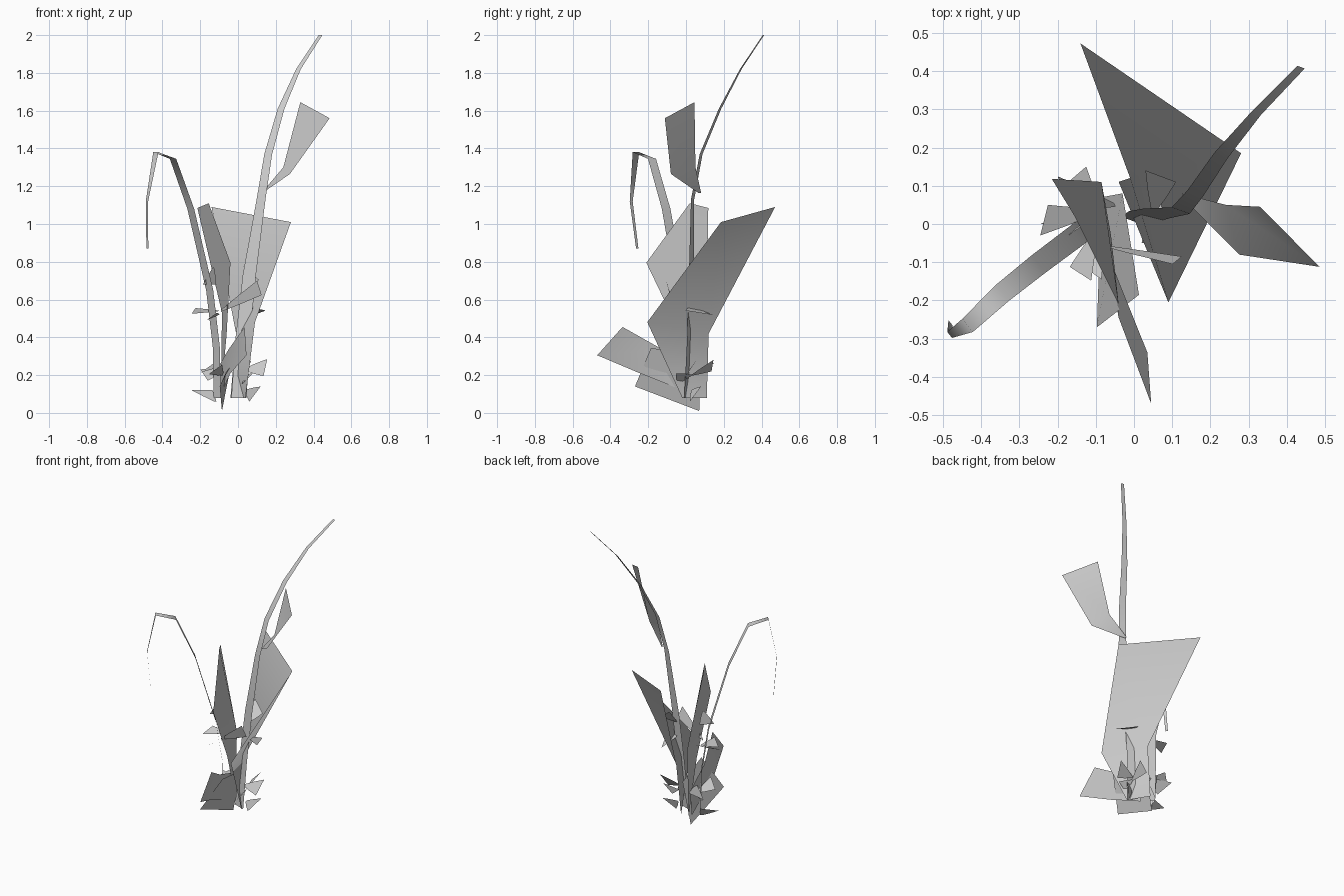
import bpy
from mathutils import Vector


def ribbon(name, left, right):
    """Thin low-poly blade lofted between two edge polylines."""
    n = len(left)
    faces = [(i, i + 1, n + i + 1, n + i) for i in range(n - 1)]
    mesh = bpy.data.meshes.new(name)
    mesh.from_pydata(left + right, [], faces)
    mesh.shade_smooth()
    ob = bpy.data.objects.new(name, mesh)
    bpy.context.collection.objects.link(ob)
    return ob


def stem(name, path, widths, side):
    """Flat stem: centre line, half widths and one sideways direction."""
    s = Vector(side).normalized()
    left = [Vector(p) - s * w for p, w in zip(path, widths)]
    right = [Vector(p) + s * w for p, w in zip(path, widths)]
    return ribbon(name, left, right)


def leaflet(name, base, tip, side):
    """Small leaf: narrow at the base, broad and blunt at the tip."""
    b, t, s = Vector(base), Vector(tip), Vector(side)
    m = b.lerp(t, 0.5)
    return ribbon(name, [b - s * 0.1, m - s * 0.6, t - s],
                  [b + s * 0.1, m + s * 0.6, t + s])


# Tall stem from the ground, passing behind the broad leaf
stem("tall_stem",
     [(.005, .005, .08), (.025, .02, .40), (.06, .028, .73),
      (.122, .035, 1.13), (.16, .08, 1.37),
      (.228, .18, 1.61), (.32, .29, 1.82), (.437, .41, 2.0)],
     [.043, .040, .037, .025, .022, .019, .013, .01], (1, -.36, 0))

# Stem drooping over to the front left
stem("drooping_stem",
     [(-.11, .0, .08), (-.115, .0, .35), (-.15, -.03, .65),
      (-.25, -.105, 1.08), (-.344, -.18, 1.345), (-.435, -.265, 1.38),
      (-.482, -.29, 1.12), (-.48, -.258, .87)],
     [.03, .03, .03, .029, .027, .022, .01, .008], (.62, -.78, 0))

# Large leaves, each a blade with two edges
ribbon("broad_back_leaf",
       [(-.04, .11, .08), (-.01, .12, .42), (-.14, .472, 1.09)],
       [(.04, -.02, .08), (.09, -.205, .48), (.28, .185, 1.01)])
ribbon("upright_left_leaf",
       [(-.09, .1, .08), (-.085, .11, .53), (-.215, .118, 1.085)],
       [(-.06, -.03, .42), (-.04, -.21, .795), (-.155, .02, 1.11)])
ribbon("front_leaf",
       [(-.10, .10, .25), (-.05, -.125, .336), (.035, -.336, .455)],
       [(-.10, .08, .08), (-.04, -.245, .21), (.045, -.47, .305)])
ribbon("low_front_leaf",
       [(-.03, .08, .29), (.013, -.185, .345)],
       [(-.085, .07, .01), (-.097, -.27, .14)])
ribbon("upper_right_leaf",
       [(.125, .08, 1.165), (.24, .05, 1.30), (.33, .045, 1.645)],
       [(.13, .065, 1.165), (.275, -.08, 1.265), (.485, -.112, 1.56)])

# Small leaflets around the stems: base, tip, half-width direction
small = {
    "mid": [
        ((-.13, .0, .77), (-.15, -.01, .68), (.035, .03, .0)),
        ((-.10, .03, .54), (-.235, .01, .54), (.01, .04, .015)),
        ((-.09, -.055, .54), (.113, -.095, .662), (.012, .01, -.038)),
        ((.05, .03, .56), (.115, .07, .53), (.032, -.075, .012)),
        ((.05, .03, .66), (.07, .125, .74), (-.04, .015, .035)),
        ((-.10, -.02, .52), (-.14, -.13, .51), (.028, -.018, .02)),
    ],
    "low": [
        ((.03, .02, .23), (.145, .03, .24), (.01, .03, .045)),
        ((.04, .03, .12), (.09, .05, .10), (.03, .03, .04)),
        ((-.12, .01, .06), (-.19, .02, .12), (.055, .02, .0)),
        ((-.05, .05, .24), (-.18, .08, .20), (-.02, .045, .03)),
        ((-.08, .0, .25), (-.16, .12, .24), (.035, .03, .025)),
        ((-.08, .0, .20), (-.12, -.12, .23), (.035, -.025, .025)),
        ((.04, .03, .20), (.04, .14, .25), (.03, .005, .03)),
        ((.04, .03, .20), (.05, -.05, .18), (.03, .0, .03)),
    ],
}
for level, leaves in small.items():
    for i, (base, tip, side) in enumerate(leaves):
        leaflet(f"{level}_leaflet_{i + 1}", base, tip, side)
